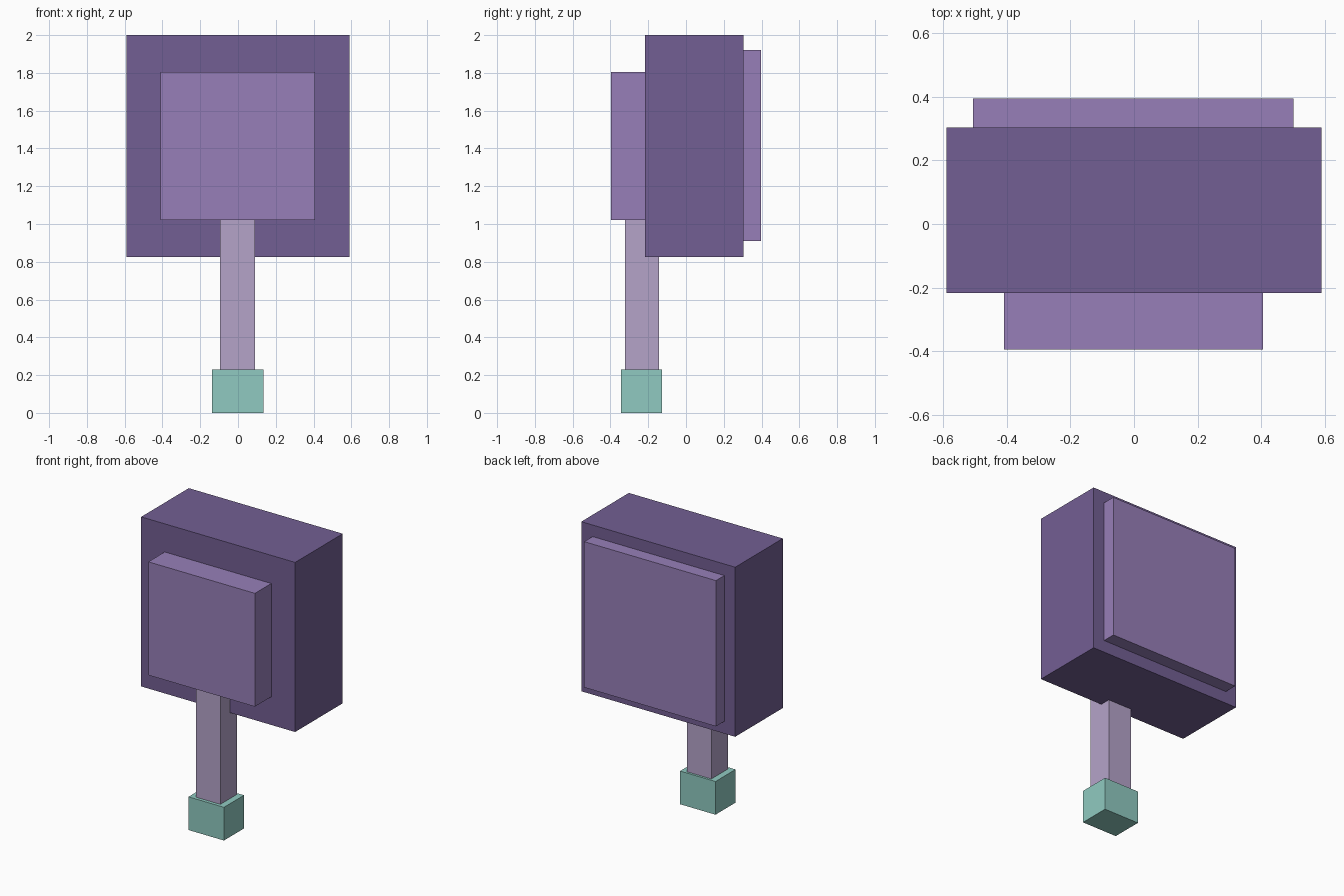
import bpy

# Remove the default cube
cube = bpy.data.objects.get("Cube")
if cube:
    bpy.data.objects.remove(cube, do_unlink=True)


def make_material(name, color):
    mat = bpy.data.materials.new(name)
    mat.use_nodes = True
    rgba = (*color, 1.0)
    mat.diffuse_color = rgba
    mat.node_tree.nodes["Principled BSDF"].inputs["Base Color"].default_value = rgba
    return mat


def make_box(name, x, y, z, mat):
    """Box spanning the given (low, high) range on each axis."""
    spans = (x, y, z)
    bpy.ops.mesh.primitive_cube_add(size=1, location=[(a + b) / 2 for a, b in spans])
    obj = bpy.context.object
    obj.name = name
    obj.scale = [b - a for a, b in spans]
    bpy.ops.object.transform_apply(location=False, rotation=False, scale=True)
    obj.data.materials.append(mat)
    return obj


dark_purple = make_material("dark purple", (0.171, 0.114, 0.292))
light_purple = make_material("light purple", (0.309, 0.212, 0.479))
pale_lilac = make_material("pale lilac", (0.462, 0.371, 0.584))
mint = make_material("mint green", (0.279, 0.591, 0.533))

# Large block with a raised panel on each face
make_box("main_block", (-0.59, 0.59), (-0.217, 0.304), (0.825, 2.0), dark_purple)
make_box("front_panel", (-0.41, 0.407), (-0.396, -0.217), (1.02, 1.805), light_purple)
make_box("back_panel", (-0.507, 0.503), (0.304, 0.396), (0.91, 1.92), light_purple)

# Handle and its foot
make_box("handle", (-0.095, 0.09), (-0.322, -0.142), (0.23, 1.03), pale_lilac)
make_box("handle_foot", (-0.138, 0.134), (-0.345, -0.126), (0.0, 0.23), mint)
